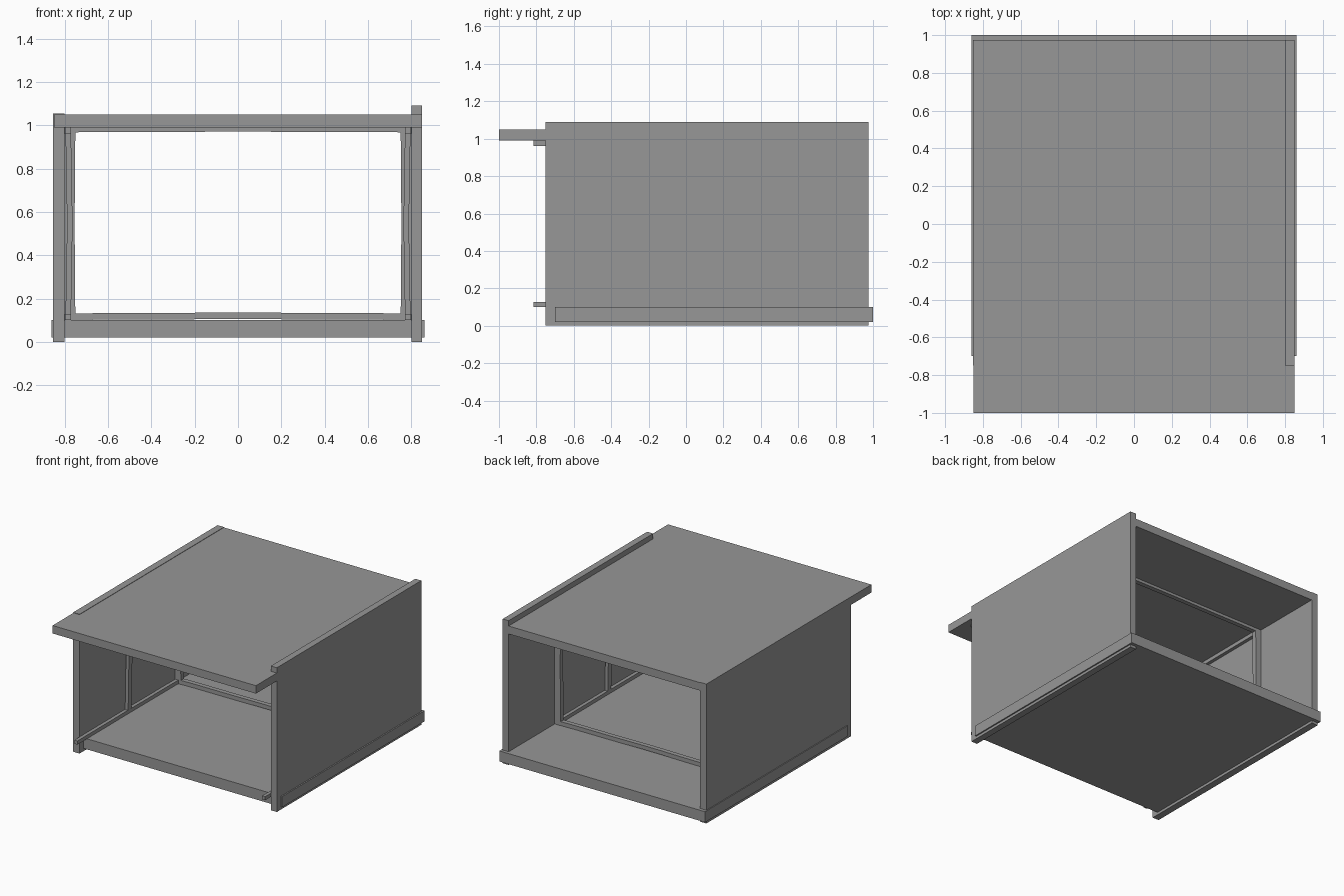
import bpy
import bmesh
import math
from mathutils import Vector

cube = bpy.data.objects.get("Cube")
if cube:
    bpy.data.objects.remove(cube, do_unlink=True)

grey = bpy.data.materials.new("plain_grey")
grey.use_nodes = True
colour = (0.31, 0.31, 0.31, 1)
grey.diffuse_color = colour
grey.node_tree.nodes["Principled BSDF"].inputs["Base Color"].default_value = colour


def finish(name, bm):
    bmesh.ops.recalc_face_normals(bm, faces=bm.faces)
    mesh = bpy.data.meshes.new(name)
    bm.to_mesh(mesh)
    bm.free()
    mesh.materials.append(grey)
    obj = bpy.data.objects.new(name, mesh)
    bpy.context.collection.objects.link(obj)
    return obj


def board(name, low, high):
    """Box between two opposite corners."""
    low, high = Vector(low), Vector(high)
    bm = bmesh.new()
    bmesh.ops.create_cube(bm, size=1)
    for v in bm.verts:
        v.co = (low + high) / 2 + v.co * (high - low)
    return finish(name, bm)


def batten(name, low, high, axis, bow=(0, 0, 0), cuts=8):
    """Rough strip along one axis, bowed a little towards its middle."""
    obj = board(name, low, high)
    bm = bmesh.new()
    bm.from_mesh(obj.data)
    long_edges = [e for e in bm.edges
                  if abs((e.verts[0].co - e.verts[1].co)[axis]) > 0.1]
    bmesh.ops.subdivide_edges(bm, edges=long_edges, cuts=cuts)
    for v in bm.verts:
        t = (v.co[axis] - low[axis]) / (high[axis] - low[axis])
        wave = math.sin(math.pi * t) + 0.2 * math.sin(5 * math.pi * t)
        v.co += Vector(bow) * wave
    bm.to_mesh(obj.data)
    bm.free()
    return obj


# Main boards
board("floor", (-0.86, -0.70, 0.02), (0.86, 1.0, 0.10))
board("roof", (-0.85, -1.0, 0.99), (0.85, 0.975, 1.05))
board("left_wall", (0.80, -0.75, 0), (0.85, 0.975, 1.09))
board("right_wall", (-0.853, -0.75, 0), (-0.80, 0.975, 1.053))

# Inner frame near the back
batten("frame_bottom", (-0.80, 0.39, 0.10), (0.80, 0.425, 0.13), 0, (0, 0, 0.005))
batten("frame_top", (-0.80, 0.39, 0.967), (0.80, 0.425, 0.99), 0, (0, 0, 0.003))

# Side battens, mirrored
for side, s in (("left", 1), ("right", -1)):
    def strip(name, x0, x1, y0, y1, z0, z1, axis, bow):
        xs = sorted((s * x0, s * x1))
        batten(side + name, (xs[0], y0, z0), (xs[1], y1, z1), axis, (s * bow, 0, 0))

    strip("_frame_post", 0.75, 0.80, 0.39, 0.425, 0.10, 0.99, 2, 0.004)
    strip("_middle_post", 0.775, 0.80, -0.21, -0.17, 0.10, 0.99, 2, -0.01)
    strip("_lower_rail", 0.772, 0.798, -0.815, 0.39, 0.10, 0.127, 1, 0.002)
    strip("_upper_rail", 0.772, 0.798, -0.815, 0.39, 0.962, 0.99, 1, 0.002)
